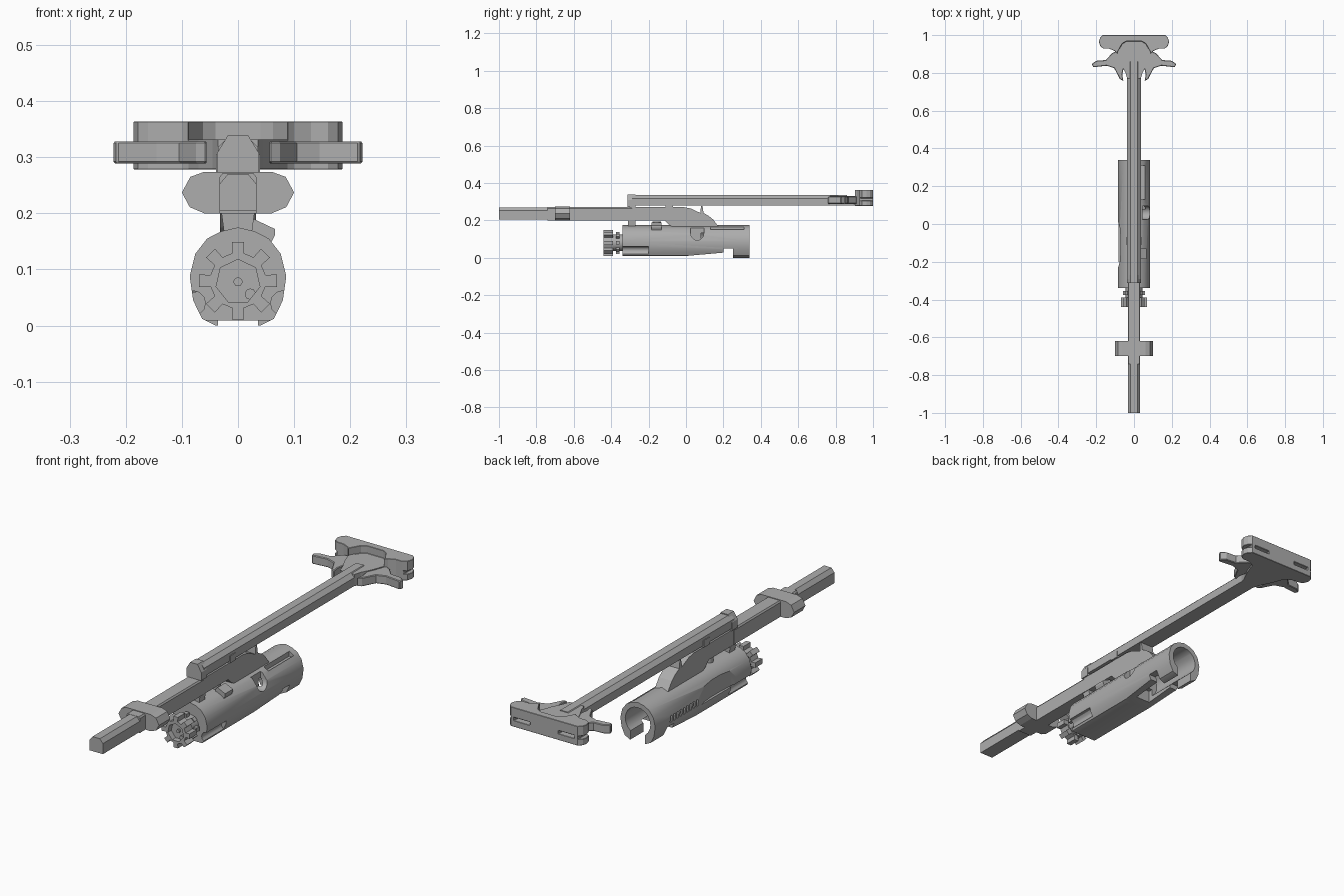
import bpy, bmesh, math
from mathutils import Vector

if "Cube" in bpy.data.objects:
    bpy.data.objects.remove(bpy.data.objects["Cube"])

GREY = (0.42, 0.42, 0.42, 1)
steel = bpy.data.materials.new("steel grey")
steel.use_nodes = True
steel.diffuse_color = GREY
steel.node_tree.nodes["Principled BSDF"].inputs["Base Color"].default_value = GREY


def prism(name, pts, axis, a, b):
    """Extrude a 2D outline along x, y or z from a to b."""
    place = {"x": lambda p: (a, p[0], p[1]),
             "y": lambda p: (p[0], a, p[1]),
             "z": lambda p: (p[0], p[1], a)}[axis]
    step = Vector([(b - a) * (axis == k) for k in "xyz"])
    bm = bmesh.new()
    face = bm.faces.new([bm.verts.new(place(p)) for p in pts])
    res = bmesh.ops.extrude_face_region(bm, geom=[face], use_keep_orig=True)
    bmesh.ops.translate(bm, vec=step, verts=[v for v in res["geom"] if isinstance(v, bmesh.types.BMVert)])
    bmesh.ops.recalc_face_normals(bm, faces=bm.faces)
    mesh = bpy.data.meshes.new(name)
    bm.to_mesh(mesh)
    bm.free()
    mesh.materials.append(steel)
    ob = bpy.data.objects.new(name, mesh)
    bpy.context.collection.objects.link(ob)
    return ob


def box(name, x0, x1, y0, y1, z0, z1):
    return prism(name, [(x0, y0), (x1, y0), (x1, y1), (x0, y1)], "z", z0, z1)


def ring(cx, cz, r, n, turn=0.0):
    return [(cx + r * math.sin(turn + i * math.tau / n), cz + r * math.cos(turn + i * math.tau / n))
            for i in range(n)]


def mirrored(half):
    """Close a half outline by reflecting it across x = 0."""
    return half + [(-x, v) for x, v in reversed(half) if x > 0]


def cut(ob, *cutters):
    bpy.context.view_layer.objects.active = ob
    for c in cutters:
        m = ob.modifiers.new("cut", "BOOLEAN")
        m.operation, m.object, m.solver = "DIFFERENCE", c, "EXACT"
        bpy.ops.object.modifier_apply(modifier=m.name)
        bpy.data.objects.remove(c)


def smooth(ob, angle=30):
    bpy.ops.object.select_all(action="DESELECT")
    ob.select_set(True)
    bpy.context.view_layer.objects.active = ob
    bpy.ops.object.shade_smooth_by_angle(angle=math.radians(angle))


def bevel(ob, width):
    m = ob.modifiers.new("bevel", "BEVEL")
    m.width, m.segments, m.limit_method = width, 1, "ANGLE"
    m.angle_limit = math.radians(50)


# Carrier body: faceted tube
carrier = prism("carrier", mirrored([(0, 0.175), (0.03, 0.168), (0.055, 0.155), (0.076, 0.128),
                                     (0.086, 0.088), (0.08, 0.045), (0.064, 0.012), (0.04, 0.0)]),
                "y", -0.34, 0.34)
cut(carrier,
    # rear bore and lower slot
    prism("bore", ring(0, 0.09, 0.062, 20), "y", 0.08, 0.4),
    box("slot", -0.036, 0.036, 0.06, 0.4, -0.1, 0.07),
    # tapered underside and step ahead of the rear skirt
    prism("taper", [(-0.4, -0.05), (-0.4, 0.009), (0.0, 0.01), (0.2, 0.028), (0.2, 0.05),
                    (0.25, 0.05), (0.25, -0.05)], "x", -0.2, 0.2),
    # round notch on one flank
    prism("notch", [(0.095, 0.3)] + [(0.06 + 0.035 * math.cos(t), 0.13 - 0.035 * math.sin(t))
                                     for t in [i * math.pi / 10 for i in range(11)]] + [(0.025, 0.3)],
          "x", 0.045, 0.2),
    # long slot in the upper rear
    box("top_slot", 0.036, 0.058, 0.13, 0.31, 0.143, 0.3),
    # shallow scoop on the other flank
    prism("scoop", [(-0.2, -0.24), (-0.087, -0.24), (-0.075, -0.2), (-0.071, -0.14), (-0.071, -0.08),
                    (-0.075, -0.02), (-0.087, 0.02), (-0.2, 0.02)], "z", 0.06, 0.15))
for side in (-1, 1):
    cut(carrier, prism("relief", ring(side * 0.08, 0.04, 0.022, 12), "y", -0.4, -0.2))
for i in range(9):
    y = 0.035 + i * 0.023
    cut(carrier, box("serration", -0.2, -0.072, y, y + 0.012, 0.065, 0.095))
smooth(carrier)

# Bolt: toothed head, neck and rear collar
teeth = []
for i in range(8):
    for da, r in ((-0.2, 0.05), (-0.16, 0.07), (0.16, 0.07), (0.2, 0.05)):
        a = i * math.tau / 8 + da
        teeth.append((r * math.sin(a), 0.08 + r * math.cos(a)))
bolt_head = prism("bolt_head", teeth, "y", -0.44, -0.39)
cut(bolt_head, prism("recess", ring(0, 0.078, 0.04, 7), "y", -0.5, -0.415))
bolt_neck = prism("bolt_neck", ring(0, 0.08, 0.044, 16), "y", -0.392, -0.33)
smooth(bolt_neck)
prism("bolt_collar", [(x * 0.85, 0.08 + (z - 0.08) * 0.85) for x, z in teeth], "y", -0.375, -0.355)
prism("firing_pin", ring(0, 0.078, 0.008, 10), "y", -0.425, -0.41)
prism("ejector_pin", ring(0.022, 0.056, 0.01, 10), "y", -0.43, -0.41)

# Cam pin, tilted on the carrier shoulder
cam_pin = prism("cam_pin", [(0.018, 0.16), (0.058, 0.145), (0.066, 0.162), (0.066, 0.172),
                            (0.028, 0.19), (0.018, 0.18)], "y", -0.185, -0.13)
prism("cam_pin_stem", ring(0.0, -0.157, 0.022, 12), "z", 0.15, 0.195)

# Operating rod: bar with chamfered nose, flange and curved rear bracket
prism("rod_nose", mirrored([(0.018, 0.27), (0.033, 0.252), (0.033, 0.205)]), "y", -1.0, -0.72)
prism("rod_bar", mirrored([(0.028, 0.271), (0.033, 0.264), (0.033, 0.2)]), "y", -0.74, -0.29)
prism("rod_flange", mirrored([(0.06, 0.274), (0.085, 0.265), (0.1, 0.237), (0.086, 0.211), (0.06, 0.2)]),
      "y", -0.7, -0.62)
bracket = prism("rod_bracket", [(-0.3, 0.271), (-0.01, 0.271), (0.025, 0.264), (0.055, 0.25), (0.077, 0.24),
                                (0.08, 0.278), (0.088, 0.278), (0.094, 0.24), (0.12, 0.225), (0.145, 0.205),
                                (0.175, 0.165), (-0.06, 0.16), (-0.09, 0.175), (-0.115, 0.2), (-0.3, 0.2)],
                "x", -0.032, 0.032)
prism("rod_foot", mirrored([(0.03, 0.205), (0.024, 0.16)]), "y", -0.31, -0.27)

# Charging handle shaft
shaft = prism("handle_shaft", mirrored([(0.018, 0.335), (0.036, 0.318), (0.036, 0.281)]), "y", -0.29, 0.86)
prism("shaft_front_lug", mirrored([(0.018, 0.339), (0.037, 0.308), (0.037, 0.271)]), "y", -0.312, -0.27)
box("shaft_side_tab", -0.039, 0.039, -0.11, -0.07, 0.273, 0.305)

# Handle grip with side slots and a notched front
grip = prism("handle_grip", mirrored([(0.165, 1.0), (0.18, 0.985), (0.186, 0.965), (0.178, 0.94), (0.16, 0.928),
                                      (0.13, 0.928), (0.1, 0.915), (0.087, 0.902)]),
             "z", 0.278, 0.364)
cut(grip, prism("grip_notch", mirrored([(0.04, 0.968), (0.062, 0.955), (0.088, 0.91), (0.088, 0.85)]),
                "z", 0.33, 0.5))
for side in (-1, 1):
    cut(grip, box("grip_slot", *sorted((side * 0.07, side * 0.15)), 0.965, 1.1, 0.306, 0.32),
        box("end_slot", *sorted((side * 0.165, side * 0.3)), 0.88, 1.1, 0.306, 0.32))
bevel(grip, 0.005)
prism("handle_neck", mirrored([(0.09, 0.93), (0.088, 0.9), (0.07, 0.85), (0.045, 0.8), (0.036, 0.77)]),
      "z", 0.279, 0.332)

# Latch levers, one each side
latch = [(0.07, 0.925), (0.115, 0.905), (0.15, 0.868), (0.2, 0.864), (0.223, 0.848), (0.216, 0.83),
         (0.145, 0.838), (0.105, 0.825), (0.075, 0.768), (0.056, 0.757), (0.062, 0.79), (0.05, 0.85)]
for label, s in (("left", 1), ("right", -1)):
    lever = prism(label + "_latch", [(s * x, y) for x, y in latch], "z", 0.289, 0.328)
    bevel(lever, 0.003)
